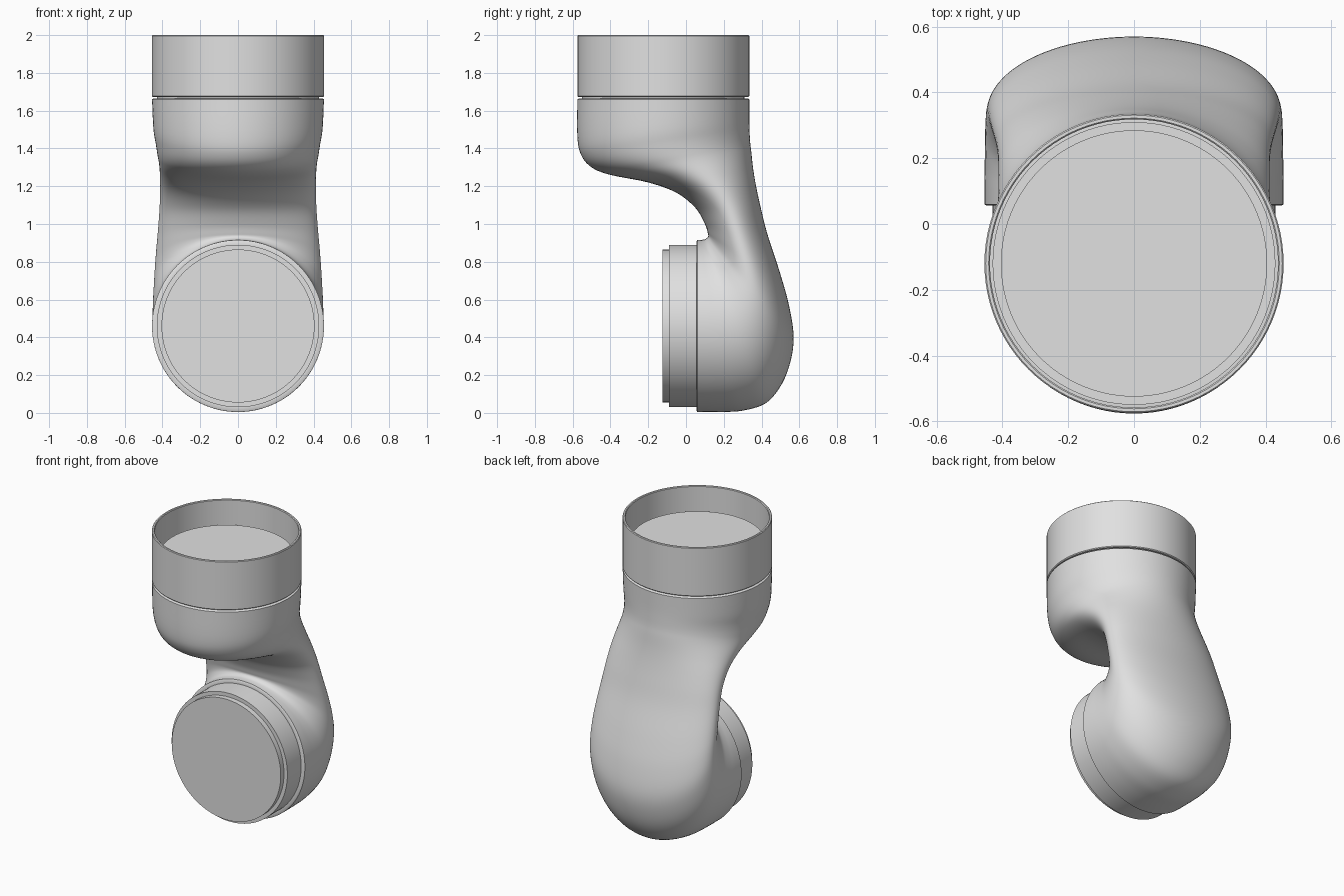
import bpy, bmesh, math
from mathutils import Matrix, Vector

if "Cube" in bpy.data.objects:
    bpy.data.objects.remove(bpy.data.objects["Cube"], do_unlink=True)

SIDES = 96
R = 0.455          # joint radius

grey = bpy.data.materials.new("light_grey")
grey.use_nodes = True
colour = (0.75, 0.75, 0.75, 1)
grey.diffuse_color = colour
grey.node_tree.nodes["Principled BSDF"].inputs["Base Color"].default_value = colour


def skin(name, rings, closed=False, cap=False, matrix=Matrix()):
    """Bridge a list of equal-sized point rings into a smooth surface."""
    bm = bmesh.new()
    loops = [[bm.verts.new(matrix @ p) for p in ring] for ring in rings]
    pairs = list(zip(loops, loops[1:]))
    if closed:
        pairs.append((loops[-1], loops[0]))
    for a, b in pairs:
        for i in range(SIDES):
            j = (i + 1) % SIDES
            bm.faces.new((a[i], a[j], b[j], b[i]))
    if cap:
        bm.faces.new(loops[-1])
    bmesh.ops.recalc_face_normals(bm, faces=bm.faces)
    mesh = bpy.data.meshes.new(name)
    bm.to_mesh(mesh)
    bm.free()
    mesh.materials.append(grey)
    mesh.shade_smooth()
    mesh.set_sharp_from_angle(angle=math.radians(35))
    obj = bpy.data.objects.new(name, mesh)
    bpy.context.collection.objects.link(obj)
    return obj


def ellipse(centre, side, across):
    """Ring around centre with the two given half axes."""
    turns = [2 * math.pi * i / SIDES for i in range(SIDES)]
    return [centre + side * math.sin(t) + across * math.cos(t) for t in turns]


def turned(name, profile, matrix, closed=False, cap=False):
    """Revolve (radius, height) points about local z."""
    rings = [ellipse(Vector((0, 0, h)), Vector((r, 0, 0)), Vector((0, r, 0)))
             for r, h in profile]
    return skin(name, rings, closed, cap, matrix)


def smooth(points, steps=5):
    """Catmull-Rom interpolation through tuples of numbers."""
    pts = [Vector(p) for p in points]
    pts = [pts[0]] + pts + [pts[-1]]
    out = []
    for a, b, c, d in zip(pts, pts[1:], pts[2:], pts[3:]):
        for k in range(steps):
            t = k / steps
            out.append(0.5 * (2 * b + (c - a) * t + (2 * a - 5 * b + 4 * c - d) * t ** 2
                              + (3 * b - a - 3 * c + d) * t ** 3))
    return out + [pts[-1]]


# Curved arm: inner (y, z), outer (y, z) and half width of each section
stations = [
    (-.575, 1.66, .335, 1.66, R),
    (-.575, 1.46, .335, 1.55, .448),
    (-.555, 1.365, .337, 1.48, .435),
    (-.5, 1.3, .34, 1.43, .426),
    (-.4, 1.26, .346, 1.38, .418),
    (-.2, 1.22, .356, 1.29, .413),
    (-.05, 1.165, .371, 1.2, .412),
    (.05, 1.085, .395, 1.09, .415),
    (.1, 1.0, .43, .95, .423),
    (.116, .95, .495, .75, .434),
    (.118, .937, .545, .57, .441),
    (.115, .93, .57, .4, .446),
    (.11, .925, .55, .26, .45),
    (.104, .921, .5, .14, .452),
    (.096, .918, .42, .05, .453),
    (.084, .916, .3, .012, .454),
    (.072, .915, .18, .005, R),
    (.06, .915, .06, .005, R),
]
rings = []
for y1, z1, y2, z2, w in smooth(stations):
    inner, outer = Vector((0, y1, z1)), Vector((0, y2, z2))
    rings.append(ellipse((inner + outer) / 2, Vector((w, 0, 0)), (outer - inner) / 2))
skin("curved_arm", rings)

# Stepped joint plugs at both ends of the arm
upper = Matrix.Translation((0, -.12, 1.66))
lower = Matrix.Translation((0, .06, .46)) @ Matrix.Rotation(math.pi / 2, 4, "X")
plug = [(R, 0), (.449, .004), (.43, .004), (.43, .15), (.405, .15), (.405, .185)]
turned("upper_plug", plug, upper, cap=True)
turned("front_plug", plug, lower, cap=True)

# Open collar around the upper plug
collar = [(.45, .012), (R, .017), (R, .336), (.451, .34), (.442, .34), (.438, .336), (.438, .012)]
turned("upper_collar", collar, upper, closed=True)
